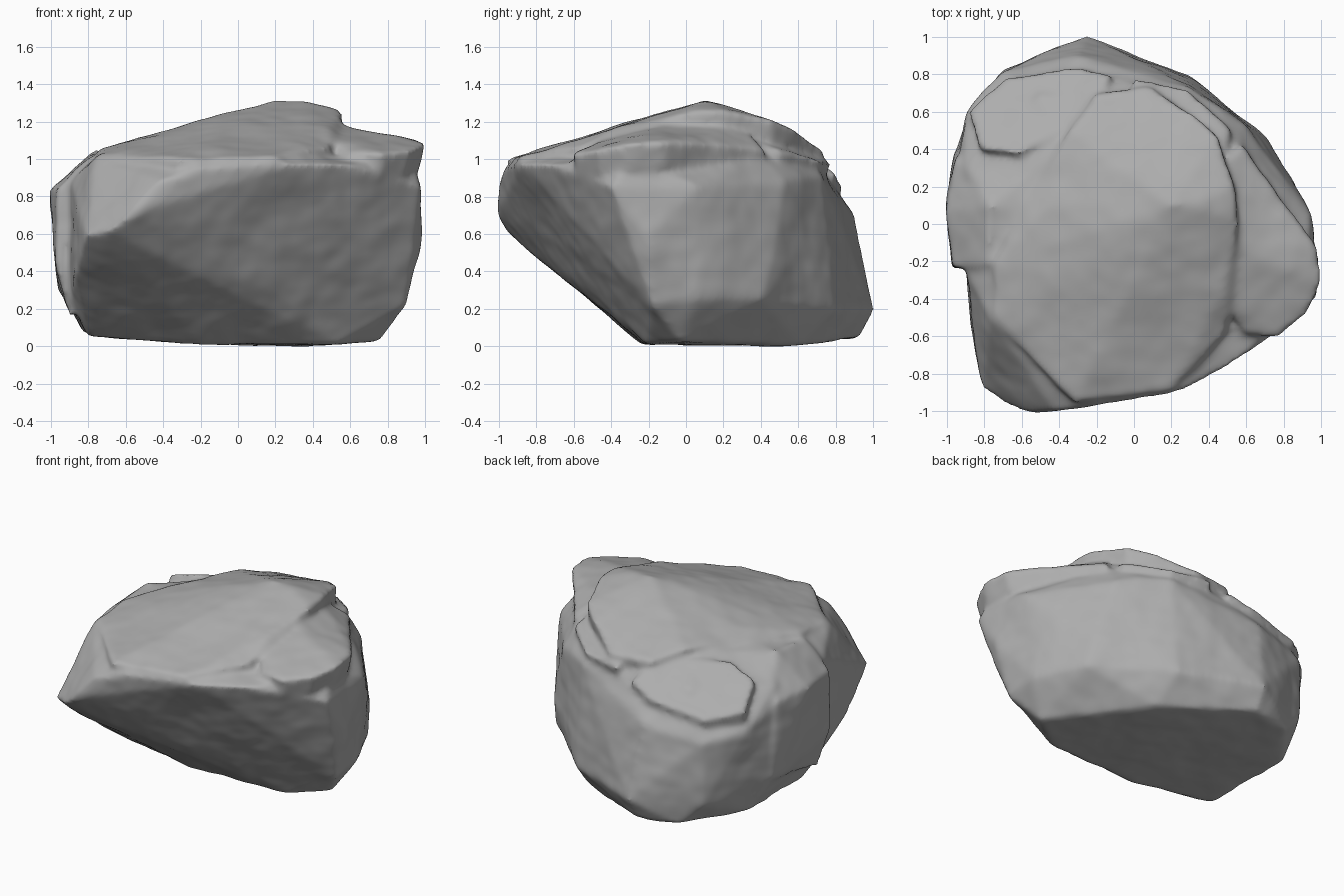
import bpy, bmesh
from mathutils import Vector, noise

cube = bpy.data.objects.get("Cube")
if cube:
    bpy.data.objects.remove(cube, do_unlink=True)

stone = bpy.data.materials.new("grey_stone")
stone.use_nodes = True
colour = (0.42, 0.42, 0.42, 1)
stone.diffuse_color = colour
stone.node_tree.nodes["Principled BSDF"].inputs["Base Color"].default_value = colour


def add_hull(bm, points):
    """Add one closed convex chunk."""
    part = bmesh.new()
    for p in points:
        part.verts.new(p)
    result = bmesh.ops.convex_hull(part, input=part.verts)
    spare = [v for v in result["geom_interior"] if isinstance(v, bmesh.types.BMVert)]
    bmesh.ops.delete(part, geom=spare, context="VERTS")
    bmesh.ops.recalc_face_normals(part, faces=part.faces)
    temp = bpy.data.meshes.new("temp")
    part.to_mesh(temp)
    part.free()
    bm.from_mesh(temp)
    bpy.data.meshes.remove(temp)


def add_slab(bm, rim, thick):
    """Add a layer: rim points with a copy sunk below them."""
    add_hull(bm, rim + [(x * 0.96, y * 0.96, z - thick) for x, y, z in rim])


bm = bmesh.new()

# Main mass: foot, low belt, high belt and crown
foot = [(-.8, -.17, .05), (-.2, -.23, .01), (.52, -.21, .01), (.76, -.03, .03),
        (.32, .62, 0), (-.25, .93, .04), (-.55, .86, .05), (-.84, .48, .08)]
low = [(.9, -.18, .22), (.89, .06, .25), (.74, .4, .25), (.71, .46, .45),
       (.3, .79, .2), (-.25, 1.01, .2), (-.7, .81, .2), (-.95, .4, .3),
       (-.9, -.2, .25), (-.87, -.55, .37), (-.35, -.64, .36), (.2, -.5, .28)]
high = [(.98, -.4, .85), (.99, -.2, .6), (.94, .06, .85), (.59, .53, .88),
        (.3, .73, .91), (-.3, .9, .7), (-.7, .82, .64), (-.89, .6, .7),
        (-.95, .3, .8), (-.9, -.24, .88), (-.82, -.88, .59), (-.69, -.97, .61),
        (-.56, -1.01, .71), (-.42, -1.0, .88), (-.2, -.98, .96), (.3, -.88, .98),
        (.6, -.7, .97)]
crown = [(-.76, -.52, 1.0), (-.76, .1, 1.03), (-.9, .3, .9), (-.4, .4, 1.07),
         (.92, -.3, 1.0), (.56, .4, 1.03), (.1, .68, 1.02), (-.5, .68, .93),
         (.1, 0, 1.2)]
add_hull(bm, foot + low + high + crown)

# Left block, stepping out behind the front corner
add_hull(bm, [(-1.01, .06, .84), (-.97, -.24, .84), (-.97, -.24, .4), (-.9, -.2, .15),
              (-.96, .35, .82), (-.96, .4, .3), (-.78, -.22, 1.02), (-.76, .1, 1.05),
              (-.5, -.15, .6), (-.5, .4, .6)])
# Top layer
add_slab(bm, [(.5, -.58, 1.07), (.48, -.35, 1.17), (.56, 0, 1.25), (.54, .2, 1.26),
              (.45, .47, 1.21), (.3, .6, 1.15), (.08, .74, 1.04), (-.2, .69, 1.04),
              (-.35, .5, 1.1), (-.45, .1, 1.13), (-.76, -.22, 1.05), (-.74, -.52, 1.02),
              (-.32, -.96, 1.0), (.2, -.89, 1.01), (.2, .1, 1.32), (.35, .1, 1.31)], .15)
# Right shelf
add_slab(bm, [(.6, -.59, 1.03), (.78, -.6, 1.03), (.93, -.48, 1.05), (1.0, -.32, 1.08),
              (.98, -.12, 1.09), (.74, .2, 1.08), (.58, .43, 1.05), (.45, .3, 1.17),
              (.5, -.1, 1.2), (.45, -.4, 1.12)], .14)
# Back shelf
add_slab(bm, [(.52, .5, 1.04), (.28, .73, .99), (0, .78, .98), (-.1, .4, 1.13),
              (.45, .2, 1.16)], .1)
# Rear left plate
add_slab(bm, [(-.82, .4, .97), (-.89, .6, .84), (-.69, .78, .79), (-.3, .84, .86),
              (-.12, .8, .93), (-.2, .6, 1.04), (-.62, .37, 1.05)], .12)

mesh = bpy.data.meshes.new("boulder")
bm.to_mesh(mesh)
bm.free()
boulder = bpy.data.objects.new("boulder", mesh)
bpy.context.collection.objects.link(boulder)

# Fuse the chunks and wear their edges
fuse = boulder.modifiers.new("fuse", "REMESH")
fuse.mode = "VOXEL"
fuse.voxel_size = 0.018
wear = boulder.modifiers.new("wear", "SMOOTH")
wear.factor = 0.5
wear.iterations = 12
graph = bpy.context.evaluated_depsgraph_get()
worn = bpy.data.meshes.new_from_object(boulder.evaluated_get(graph))
boulder.modifiers.clear()
boulder.data = worn
bpy.data.meshes.remove(mesh)
worn.name = "boulder"

# Weathered surface: broad dents, small lumps and faint sloping strata
bm = bmesh.new()
bm.from_mesh(worn)
bm.normal_update()
moves = []
for v in bm.verts:
    p = v.co
    broad = noise.noise(p * 3 + Vector((3, 1, 7)))
    lumps = noise.fractal(p * 5, 1.0, 2.0, 2)
    strata = noise.noise(Vector((p.x * 2, p.y * 2, (p.z - p.x * 0.15) * 14)))
    side = 1 - abs(v.normal.z)
    moves.append(v.normal * (0.008 * broad + 0.007 * lumps + 0.002 * strata * side))
for v, move in zip(bm.verts, moves):
    v.co += move
bm.to_mesh(worn)
bm.free()

worn.materials.clear()
worn.materials.append(stone)
for poly in worn.polygons:
    poly.use_smooth = True
    poly.material_index = 0
